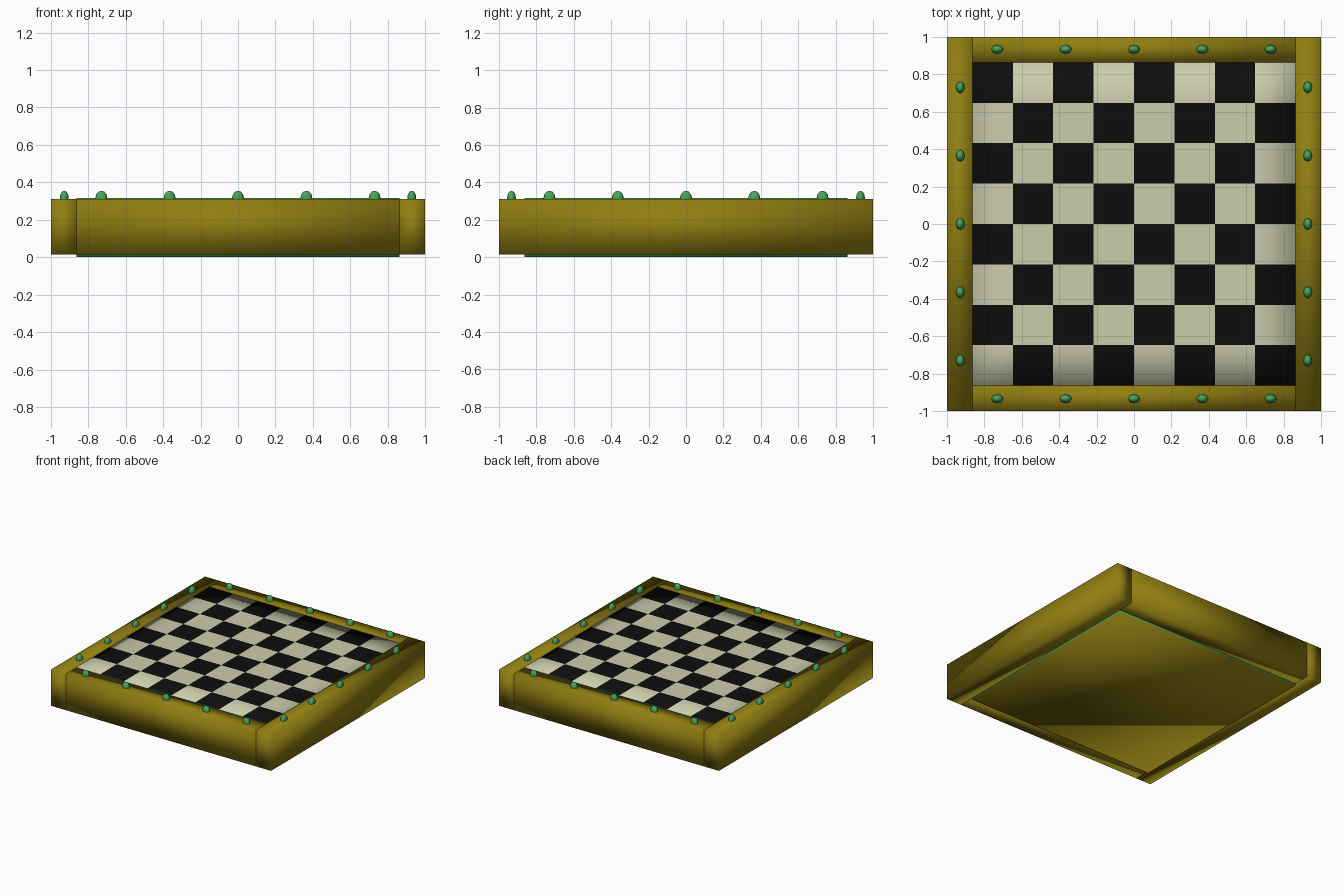
import bpy
import bmesh
from mathutils import Matrix, Vector

cube = bpy.data.objects.get("Cube")
if cube:
    bpy.data.objects.remove(cube, do_unlink=True)


def material(name, rgb):
    mat = bpy.data.materials.new(name)
    mat.use_nodes = True
    mat.diffuse_color = (*rgb, 1)
    mat.node_tree.nodes["Principled BSDF"].inputs["Base Color"].default_value = (*rgb, 1)
    return mat


gold = material("old gold", (0.28, 0.21, 0.006))
ivory = material("ivory", (0.60, 0.61, 0.41))
black = material("black", (0.004, 0.004, 0.004))
green = material("emerald green", (0.06, 0.38, 0.11))

HALF = 0.863        # half width of the playing board
BOARD_TOP = 0.316
RAIL_TOP = 0.312
RAIL_BOTTOM = 0.015
SQUARES = 8


def finish(bm, name, mats):
    bmesh.ops.recalc_face_normals(bm, faces=bm.faces)
    for face in bm.faces:
        face.smooth = True
    mesh = bpy.data.meshes.new(name)
    bm.to_mesh(mesh)
    bm.free()
    for mat in mats:
        mesh.materials.append(mat)
    obj = bpy.data.objects.new(name, mesh)
    bpy.context.collection.objects.link(obj)
    return obj


# Board: checkered top, green edges, gold underside
bm = bmesh.new()
bmesh.ops.create_grid(bm, x_segments=SQUARES, y_segments=SQUARES, size=HALF,
                      matrix=Matrix.Translation((0, 0, BOARD_TOP)))
for face in bm.faces:
    c = face.calc_center_median()
    column = int((c.x + HALF) / (2 * HALF) * SQUARES)
    row = int((c.y + HALF) / (2 * HALF) * SQUARES)
    face.material_index = (column + row) % 2
top_verts = list(bm.verts)
corners = [bm.verts.new((x * HALF, y * HALF, 0))
           for x, y in ((-1, -1), (1, -1), (1, 1), (-1, 1))]
for a, b in zip(corners, corners[1:] + corners[:1]):
    along = (b.co - a.co).normalized()
    outward = Vector((along.y, -along.x, 0))
    edge = [v for v in top_verts if v.co.dot(outward) > HALF - 0.001]
    edge.sort(key=lambda v: v.co.dot(along), reverse=True)
    bm.faces.new([a, b] + edge).material_index = 2
bm.faces.new(corners[::-1]).material_index = 3
finish(bm, "checkered_board", [ivory, black, green, gold])


# Frame rails: softly shaded boxes, the side rails running full length
def rail(name, x0, x1, y0, y1):
    size = (x1 - x0, y1 - y0, RAIL_TOP - RAIL_BOTTOM)
    centre = ((x0 + x1) / 2, (y0 + y1) / 2, (RAIL_TOP + RAIL_BOTTOM) / 2)
    bm = bmesh.new()
    bmesh.ops.create_cube(bm, matrix=Matrix.Translation(centre) @ Matrix.Diagonal((*size, 1)))
    finish(bm, name, [gold])


rail("front_rail", -HALF, HALF, -1, -HALF)
rail("back_rail", -HALF, HALF, HALF, 1)
rail("right_rail", -1, -HALF, -1, 1)
rail("left_rail", HALF, 1, -1, 1)


# Studs: five oval beads along each rail
def stud(name, x, y, rx, ry):
    bm = bmesh.new()
    bmesh.ops.create_uvsphere(bm, u_segments=8, v_segments=6, radius=1)
    obj = finish(bm, name, [green])
    obj.location = (x, y, RAIL_TOP + 0.003)
    obj.scale = (rx, ry, 0.04)


for i in range(5):
    along = (i - 2) * 0.365
    for side, back, front in ((-1, "right", "front"), (1, "left", "back")):
        stud(f"{front}_stud_{i + 1}", along, side * 0.933, 0.032, 0.024)
        stud(f"{back}_stud_{i + 1}", side * 0.928, along, 0.024, 0.032)
